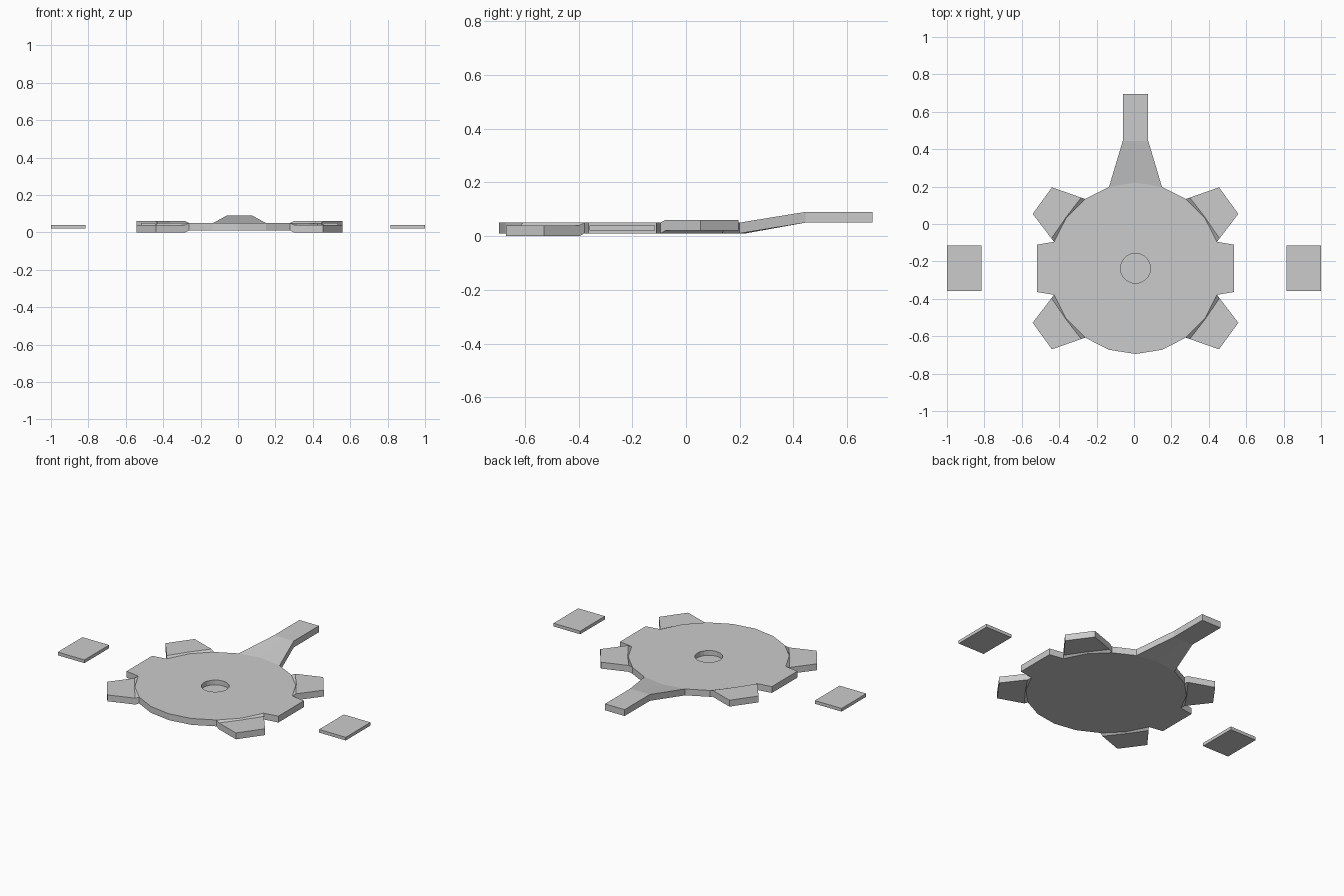
import bpy, bmesh
from math import sin, cos, radians
from mathutils import Vector

if "Cube" in bpy.data.objects:
    bpy.data.objects.remove(bpy.data.objects["Cube"])

CX, CY, R, TOP, THICK = 0.008, -0.237, 0.458, 0.05, 0.04


def polar(angle, r, z):
    a = radians(angle)
    return Vector((CX + r * cos(a), CY + r * sin(a), z))


def finish(bm, name):
    bmesh.ops.recalc_face_normals(bm, faces=bm.faces)
    mesh = bpy.data.meshes.new(name)
    bm.to_mesh(mesh)
    bm.free()
    obj = bpy.data.objects.new(name, mesh)
    bpy.context.collection.objects.link(obj)


# Plate: upper sheet of a 20-sided disc with a round centre
bm = bmesh.new()
rim = [bm.verts.new(polar(18 * i, R, TOP)) for i in range(20)]
inner = [bm.verts.new(polar(18 * i, 0.08, TOP)) for i in range(20)]
for i in range(20):
    j = (i + 1) % 20
    bm.faces.new((rim[i], rim[j], inner[j], inner[i]))
centre = bm.faces.new(inner)


def add_tab(i, rows):
    """Grow a tab from three rim corners centred on corner i."""
    last = [rim[(i + k) % 20] for k in (-1, 0, 1)]
    for row in rows:
        new = [bm.verts.new(p) for p in row]
        for k in range(2):
            bm.faces.new((last[k], new[k], new[k + 1], last[k + 1]))
        last = new


def end_row(angle, half, r, z):
    return [polar(angle - half, r, z),
            polar(angle, r * cos(radians(half)), z),
            polar(angle + half, r, z)]


# Flat side tabs
for i in (0, 10):
    add_tab(i, [end_row(18 * i, 13.5, 0.542, TOP)])

# Diagonal tabs: rear pair stepped up, front pair stepped down
for i, dz in ((2, 0.01), (8, 0.01), (12, -0.01), (18, -0.01)):
    a, z = 18 * i, TOP + dz
    tip = end_row(a, 8.1, 0.622, z)
    step = [polar(a - 18, R, z).lerp(tip[0], 0.12),
            polar(a, 0.461, z),
            polar(a + 18, R, z).lerp(tip[2], 0.12)]
    add_tab(i, [step, tip])

# Raised rear arm
add_tab(5, [end_row(90, 5.7, 0.685, 0.09), end_row(90, 4.17, 0.934, 0.09)])

# Give the sheet thickness, then sink the centre recess
bmesh.ops.recalc_face_normals(bm, faces=bm.faces)
ext = bmesh.ops.extrude_face_region(bm, geom=bm.faces[:], use_keep_orig=True)
low = [g for g in ext["geom"] if isinstance(g, bmesh.types.BMVert)]
bmesh.ops.translate(bm, verts=low, vec=(0, 0, -THICK))
bm.normal_update()
centre = max((f for f in bm.faces if len(f.verts) == 20),
             key=lambda f: f.calc_center_median().z)
shift = TOP - 0.03 - centre.calc_center_median().z
sunk = bmesh.ops.extrude_discrete_faces(bm, faces=[centre])["faces"][0]
bmesh.ops.translate(bm, verts=sunk.verts[:], vec=(0, 0, shift))
finish(bm, "notched_plate")

# Loose side pads
for name, s in (("left_pad", -1), ("right_pad", 1)):
    bm = bmesh.new()
    bmesh.ops.create_cube(bm, size=1)
    bmesh.ops.scale(bm, verts=bm.verts, vec=(0.185, 0.245, 0.02))
    bmesh.ops.translate(bm, verts=bm.verts, vec=(s * 0.9075, CY, 0.03))
    finish(bm, name)
